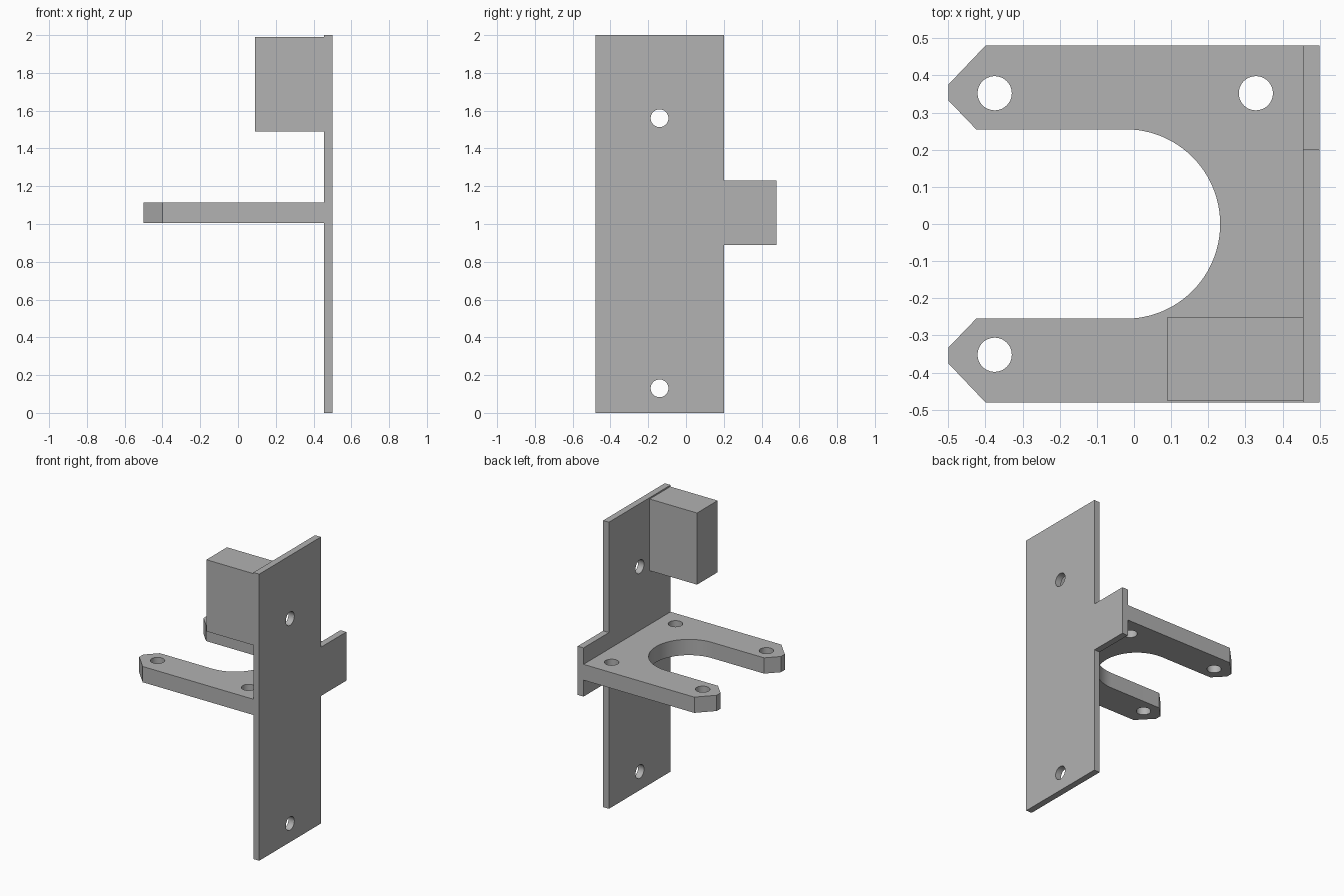
import bpy, bmesh, math
from mathutils import Matrix, Vector

cube = bpy.data.objects.get("Cube")
if cube:
    bpy.data.objects.remove(cube, do_unlink=True)

GREY = (0.445, 0.445, 0.445, 1)
grey = bpy.data.materials.new("plain grey")
grey.use_nodes = True
grey.diffuse_color = GREY
grey.node_tree.nodes["Principled BSDF"].inputs["Base Color"].default_value = GREY


def finish(name, bm):
    bmesh.ops.recalc_face_normals(bm, faces=bm.faces)
    mesh = bpy.data.meshes.new(name)
    bm.to_mesh(mesh)
    bm.free()
    mesh.materials.append(grey)
    obj = bpy.data.objects.new(name, mesh)
    bpy.context.collection.objects.link(obj)
    return obj


def prism(name, points, depth):
    """Extrude a closed outline of 3D points along depth."""
    bm = bmesh.new()
    face = bm.faces.new([bm.verts.new(p) for p in points])
    ext = bmesh.ops.extrude_face_region(bm, geom=[face], use_keep_orig=True)
    verts = [v for v in ext["geom"] if isinstance(v, bmesh.types.BMVert)]
    bmesh.ops.translate(bm, verts=verts, vec=depth)
    return finish(name, bm)


def drill(obj, centres, radius, axis):
    """Cut round through holes along an axis."""
    turn = Vector((0, 0, 1)).rotation_difference(Vector(axis)).to_matrix().to_4x4()
    bm = bmesh.new()
    for c in centres:
        bmesh.ops.create_cone(bm, cap_ends=True, segments=48, radius1=radius,
                              radius2=radius, depth=0.4,
                              matrix=Matrix.Translation(c) @ turn)
    cutter = finish("hole_cutter", bm)
    cutter.hide_render = True
    mod = obj.modifiers.new("holes", "BOOLEAN")
    mod.operation, mod.solver, mod.object = "DIFFERENCE", "EXACT", cutter
    bpy.context.view_layer.objects.active = obj
    bpy.ops.object.modifier_apply(modifier=mod.name)
    bpy.data.objects.remove(cutter, do_unlink=True)


def smooth(obj):
    bpy.ops.object.select_all(action="DESELECT")
    obj.select_set(True)
    bpy.context.view_layer.objects.active = obj
    bpy.ops.object.shade_smooth_by_angle(angle=math.radians(30))


INNER, OUTER = 0.455, 0.5   # faces of the upright plate

# Upright mounting plate with a side tab
outline = [(-0.48, 0), (0.2, 0), (0.2, 0.89), (0.48, 0.89),
           (0.48, 1.23), (0.2, 1.23), (0.2, 2), (-0.48, 2)]
plate = prism("mounting_plate", [(INNER, y, z) for y, z in outline],
              (OUTER - INNER, 0, 0))
drill(plate, [(0.48, -0.14, z) for z in (0.13, 1.56)], 0.047, (1, 0, 0))
smooth(plate)

# Horizontal fork: two pointed arms around a half-round opening
arm = [(INNER, 0.48), (-0.4, 0.48), (-0.5, 0.375), (-0.5, 0.333), (-0.425, 0.255)]
R, CX, STEPS = 0.255, -0.023, 48
arc = [(CX + R * math.sin(a), R * math.cos(a))
       for a in (math.pi * i / STEPS for i in range(STEPS + 1))]
fork_outline = arm + arc + [(x, -y) for x, y in reversed(arm)]
fork = prism("fork", [(x, y, 1.005) for x, y in fork_outline], (0, 0, 0.11))
drill(fork, [(x, y, 1.06) for x in (-0.375, 0.328) for y in (-0.352, 0.352)],
      0.046, (0, 0, 1))
smooth(fork)

# Solid block near the top of the plate
block = [(0.09, -0.477), (INNER, -0.477), (INNER, -0.25), (0.09, -0.25)]
prism("upper_block", [(x, y, 1.49) for x, y in block], (0, 0, 0.5))
